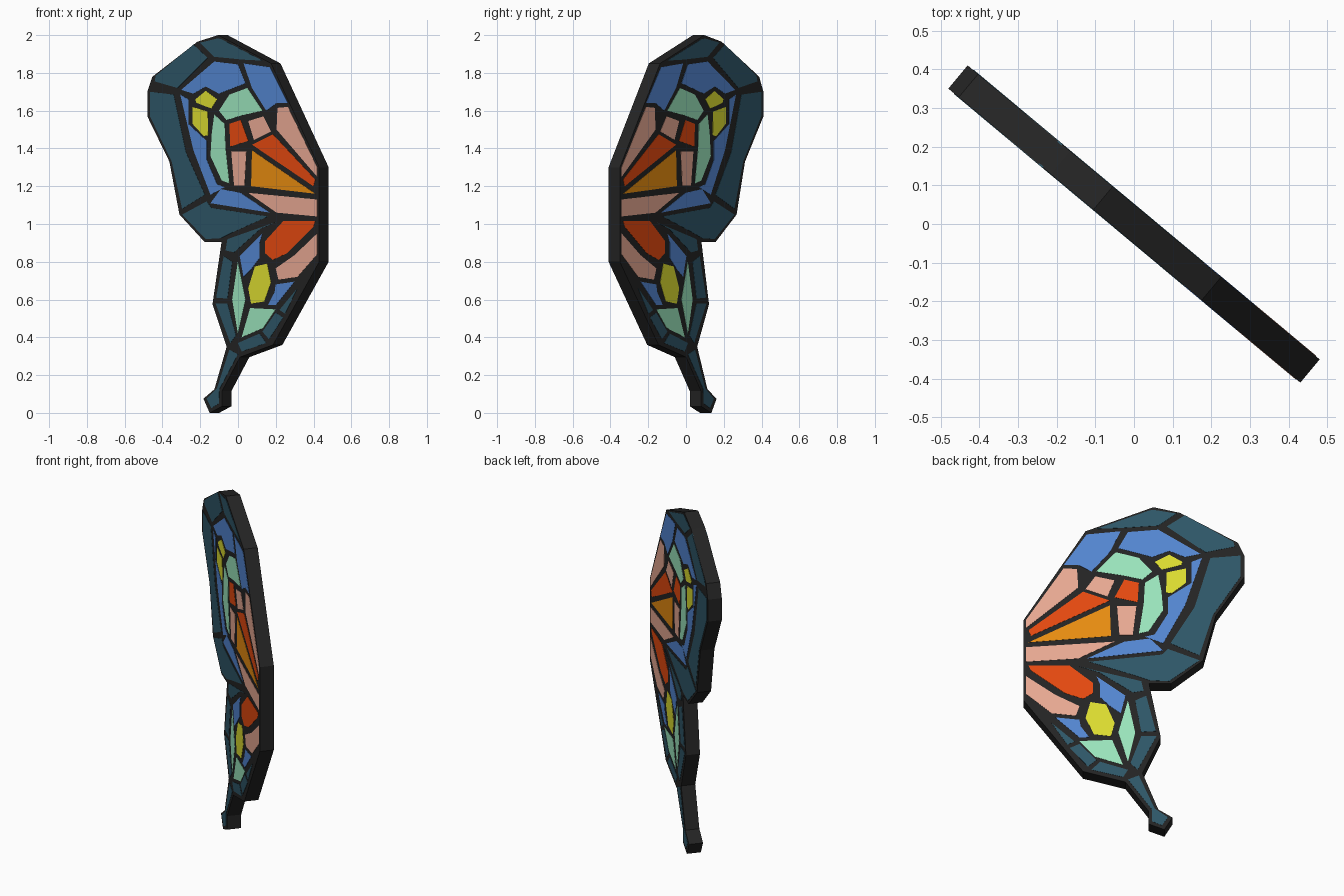
import bpy, bmesh, math
from mathutils import Matrix

# Wing stands upright, turned about z; local x = along wing, y = up, z = front normal
C, S = 0.7675, 0.641
HALF = 0.039
PLACE = Matrix(((C, 0, -S, 0), (-S, 0, -C, 0), (0, 1, 0, 0), (0, 0, 0, 1)))


def material(name, rgb):
    m = bpy.data.materials.get(name) or bpy.data.materials.new(name)
    m.diffuse_color = (*[((v / 255 + 0.055) / 1.055) ** 2.4 for v in rgb], 1)
    return m


def local(p):
    # front-view position on the front face -> wing plane
    return ((p[0] + HALF * S) / C, p[1])


def prisms(name, shapes, layers, mat):
    """Flat outlines extruded between the given depths of the wing."""
    bm = bmesh.new()
    for shape in shapes:
        pts = [local(p) for p in shape]
        for z0, z1 in layers:
            low = [bm.verts.new((x, y, z0)) for x, y in pts]
            top = [bm.verts.new((x, y, z1)) for x, y in pts]
            bm.faces.new(low)
            bm.faces.new(top)
            for i in range(len(pts)):
                j = (i + 1) % len(pts)
                bm.faces.new((low[i], low[j], top[j], top[i]))
    bmesh.ops.recalc_face_normals(bm, faces=bm.faces)
    me = bpy.data.meshes.new(name)
    bm.to_mesh(me)
    bm.free()
    me.materials.append(mat)
    ob = bpy.data.objects.new(name, me)
    ob.matrix_world = PLACE
    bpy.context.collection.objects.link(ob)


def panes(name, colour, rgb, shapes):
    """Thin glass plates of one colour on both faces of the wing."""
    a, b = HALF - 0.003, HALF + 0.0015
    prisms(name, shapes, [(a, b), (-b, -a)], material(colour, rgb))


TEAL = (46, 86, 103)
# Border panes of the upper wing
panes("upper_border_panes", "teal", TEAL, [
    [(-.2, 1.96), (-.11, 1.982), (-.09, 1.98), (.13, 1.865), (.03, 1.87), (-.125, 1.885)],
    [(-.235, 1.95), (-.16, 1.88), (-.32, 1.72), (-.44, 1.755), (-.435, 1.785)],
    [(-.465, 1.7), (-.34, 1.685), (-.275, 1.38), (-.175, 1.155), (-.295, 1.08),
     (-.35, 1.33), (-.465, 1.57)],
    [(-.295, 1.05), (-.165, 1.12), (-.14, 1.085), (.16, 1.04), (-.03, .955),
     (-.09, .925), (-.17, .92)],
])

# Border panes of the lower wing and tail
panes("lower_border_panes", "teal", TEAL, [
    [(-.055, .92), (.2, 1.01), (.12, .975), (-.02, .85), (-.065, .86)],
    [(-.115, .61), (-.055, .605), (-.03, .8), (-.075, .83)],
    [(-.118, .58), (-.055, .58), (-.01, .41), (-.04, .37)],
    [(.315, .66), (.22, .545), (.25, .525)],
    [(.2, .53), (.24, .505), (.165, .39), (.13, .43)],
    [(.115, .42), (.15, .37), (.02, .325), (0, .37)],
    [(-.045, .335), (.0, .31), (-.098, .125), (-.1, .05), (-.14, .025),
     (-.165, .075), (-.11, .13)],
])

panes("blue_panes", "blue", (83, 133, 208), [
    [(.03, 1.85), (.17, 1.83), (.265, 1.64), (.205, 1.64), (.15, 1.6), (.075, 1.72)],
    [(0, 1.845), (-.125, 1.86), (-.3, 1.71), (-.235, 1.69), (-.17, 1.728),
     (-.1, 1.69), (-.05, 1.71), (.04, 1.745)],
    [(-.305, 1.685), (-.262, 1.66), (-.262, 1.53), (-.165, 1.44), (-.165, 1.34),
     (-.11, 1.21), (-.07, 1.195), (-.145, 1.155), (-.235, 1.39)],
    [(-.145, 1.11), (-.09, 1.185), (.015, 1.165), (.17, 1.06)],
    [(.01, .83), (.13, .95), (.115, .9), (.115, .82), (.07, .76), (.03, .72)],
    [(.2, .68), (.3, .695), (.2, .57), (.16, .572), (.195, .64)],
])

panes("green_panes", "green", (154, 228, 187), [
    [(-.1, 1.6), (-.045, 1.685), (.05, 1.72), (.13, 1.6), (.02, 1.575), (-.06, 1.55)],
    [(-.125, 1.58), (-.07, 1.53), (-.065, 1.4), (-.045, 1.215), (-.085, 1.23),
     (-.145, 1.36), (-.138, 1.48)],
    [(0, .8), (.04, .6), (0, .42), (-.03, .6)],
    [(.02, .4), (.065, .555), (.2, .548), (.135, .45)],
])

panes("yellow_panes", "yellow", (219, 219, 48), [
    [(-.225, 1.66), (-.17, 1.705), (-.11, 1.66), (-.14, 1.612), (-.17, 1.622), (-.22, 1.642)],
    [(-.24, 1.62), (-.16, 1.595), (-.157, 1.47), (-.18, 1.465), (-.24, 1.53)],
    [(.09, .775), (.155, .79), (.175, .69), (.14, .59), (.07, .578), (.055, .66)],
])

panes("red_panes", "red", (228, 73, 15), [
    [(-.045, 1.53), (.015, 1.55), (.055, 1.44), (-.04, 1.41)],
    [(.075, 1.42), (.185, 1.475), (.41, 1.235), (.4, 1.2)],
    [(.41, 1.015), (.24, 1.015), (.145, .91), (.145, .845), (.185, .81), (.26, .845),
     (.4, .985)],
])

panes("pink_panes", "pink", (231, 168, 146), [
    [(.21, 1.615), (.265, 1.62), (.42, 1.3), (.42, 1.25), (.205, 1.5)],
    [(.055, 1.545), (.135, 1.57), (.175, 1.49), (.085, 1.445)],
    [(-.035, 1.385), (.045, 1.385), (.035, 1.205), (-.02, 1.205)],
    [(.055, 1.165), (.42, 1.13), (.42, 1.04), (.205, 1.06)],
    [(.42, .95), (.42, .84), (.315, .72), (.215, .705), (.2, .765), (.3, .835)],
])

panes("orange_pane", "orange", (231, 140, 16), [
    [(.075, 1.39), (.41, 1.16), (.07, 1.2)],
])

# Black body: thick slab with the wing outline, showing as leading between panes
outline = [(-.105, 2), (-.215, 1.965), (-.453, 1.78), (-.48, 1.7), (-.48, 1.57),
           (-.363, 1.33), (-.31, 1.05), (-.177, .905), (-.087, .905), (-.135, .575),
           (-.06, .35), (-.125, .125), (-.183, .075), (-.15, 0), (-.085, .035),
           (-.085, .115), (.01, .295), (.185, .36), (.43, .8), (.43, 1.3), (.175, 1.85)]
prisms("wing_frame", [outline], [(-HALF, HALF)], material("black", (36, 36, 36)))
